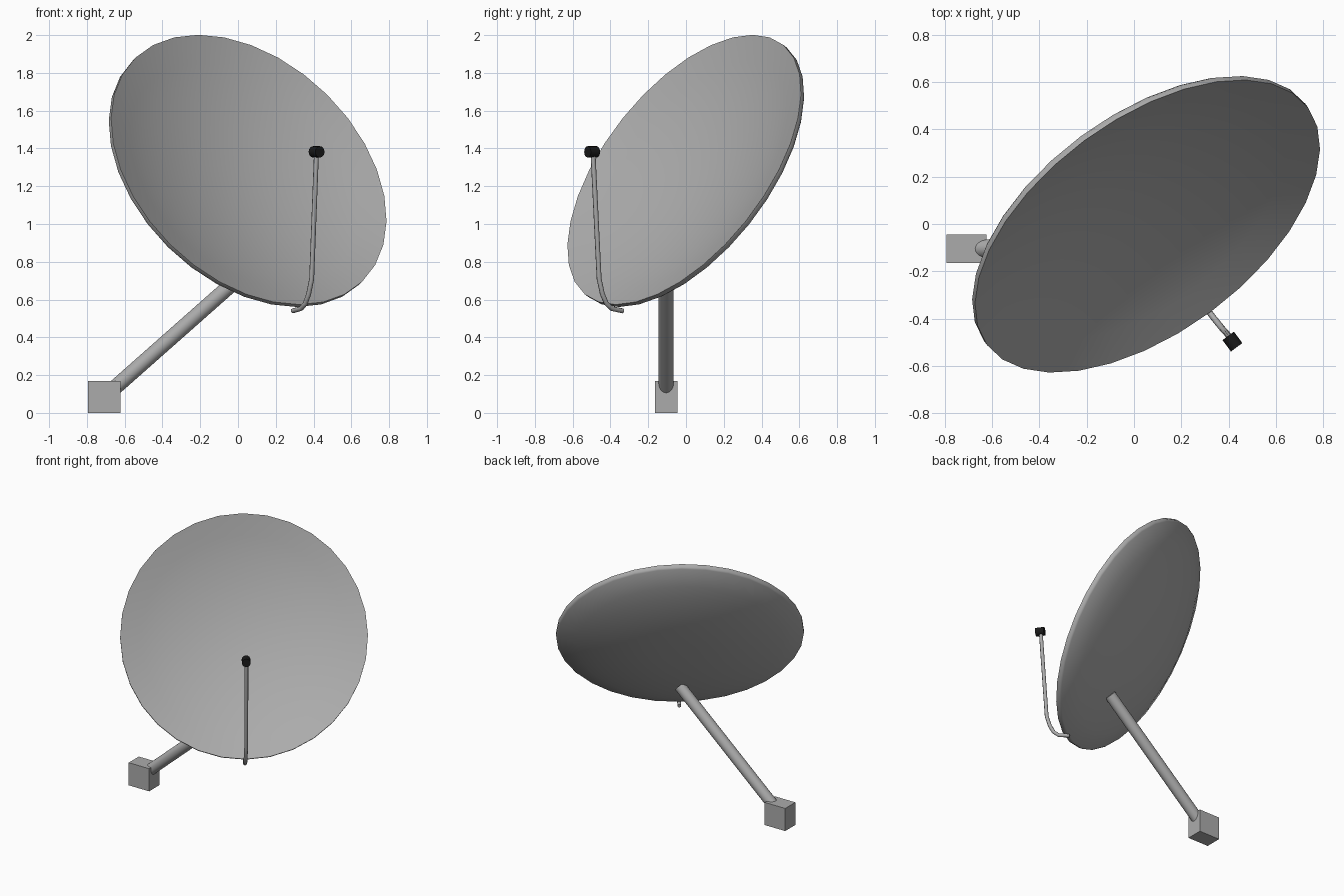
import bpy, bmesh, math
from mathutils import Vector, Matrix

if "Cube" in bpy.data.objects:
    bpy.data.objects.remove(bpy.data.objects["Cube"])

AIM = Vector((0.503, -0.680, 0.533)).normalized()   # direction the dish faces
CENTER = Vector((0.050, 0.0, 1.28))
SEG = 32


def make_material(name, value):
    mat = bpy.data.materials.new(name)
    mat.diffuse_color = (value, value, value, 1)
    mat.use_nodes = True
    mat.node_tree.nodes["Principled BSDF"].inputs["Base Color"].default_value = mat.diffuse_color
    return mat


grey = make_material("grey", 0.41)
black = make_material("black", 0.01)


def add_object(name, bm, mat=grey, angle=40):
    bmesh.ops.recalc_face_normals(bm, faces=bm.faces)
    mesh = bpy.data.meshes.new(name)
    bm.to_mesh(mesh)
    bm.free()
    mesh.materials.append(mat)
    obj = bpy.data.objects.new(name, mesh)
    bpy.context.collection.objects.link(obj)
    if angle:
        bpy.ops.object.select_all(action='DESELECT')
        obj.select_set(True)
        bpy.context.view_layer.objects.active = obj
        bpy.ops.object.shade_smooth_by_angle(angle=math.radians(angle))
    return obj


def add_rod(name, start, end, radius, sides, mat=grey):
    start, end = Vector(start), Vector(end)
    axis = end - start
    bm = bmesh.new()
    pose = Matrix.Translation((start + end) / 2) @ axis.to_track_quat('Z', 'Y').to_matrix().to_4x4()
    bmesh.ops.create_cone(bm, cap_ends=True, segments=sides, radius1=radius,
                          radius2=radius, depth=axis.length, matrix=pose)
    return add_object(name, bm, mat)


# Reflector: shallow concave front, rounded back, both meeting in a thin rim
R = 0.844
radii = [R * t for t in (0, 0.15, 0.3, 0.45, 0.6, 0.72, 0.83)]
profile = [(r, 0.014 - 0.165 * (1 - (r / R) ** 2)) for r in radii]
profile += [(R, 0.014), (R, -0.010), (R - 0.010, -0.020)]
profile += [(r, -0.020 - 0.155 * (1 - (r / R) ** 2.5)) for r in reversed(radii)]

bm = bmesh.new()
verts = [bm.verts.new((r, 0, z)) for r, z in profile]
edges = [bm.edges.new(pair) for pair in zip(verts, verts[1:])]
bmesh.ops.spin(bm, geom=verts + edges, axis=(0, 0, 1), cent=(0, 0, 0),
               steps=SEG, angle=math.tau, use_merge=True)
bmesh.ops.remove_doubles(bm, verts=bm.verts, dist=0.0005)
frame = Matrix.Translation(CENTER) @ AIM.to_track_quat('Z', 'Y').to_matrix().to_4x4()
bmesh.ops.transform(bm, matrix=frame, verts=bm.verts)
add_object("dish", bm, angle=75)

# Mounting block and slanted pole
bm = bmesh.new()
bmesh.ops.create_cube(bm, size=1, matrix=Matrix.Translation((-0.708, -0.105, 0.085))
                      @ Matrix.Diagonal((0.17, 0.12, 0.17, 1)))
add_object("wall_block", bm, angle=0)
add_rod("support_pole", (-0.69, -0.105, 0.10), (0.124, -0.105, 0.82), 0.04, 24)

# Bent feed arm
curve = bpy.data.curves.new("feed_arm", 'CURVE')
curve.dimensions = '3D'
curve.bevel_depth = 0.013
curve.bevel_resolution = 2
curve.use_fill_caps = True
curve.materials.append(grey)
path = [(0.29, -0.335, 0.540), (0.335, -0.395, 0.553), (0.357, -0.422, 0.58),
        (0.374, -0.443, 0.63), (0.390, -0.460, 0.71), (0.415, -0.492, 1.37)]
spline = curve.splines.new('POLY')
spline.points.add(len(path) - 1)
for point, co in zip(spline.points, path):
    point.co = (*co, 1)
arm = bpy.data.objects.new("feed_arm", curve)
bpy.context.collection.objects.link(arm)

# Black receiver head, level and pointing at the dish
flat = Vector((AIM.x, AIM.y, 0)).normalized()
head_center = Vector((0.416, -0.497, 1.382))
add_rod("receiver_head", head_center - flat * 0.03, head_center + flat * 0.03, 0.03, 16, black)
